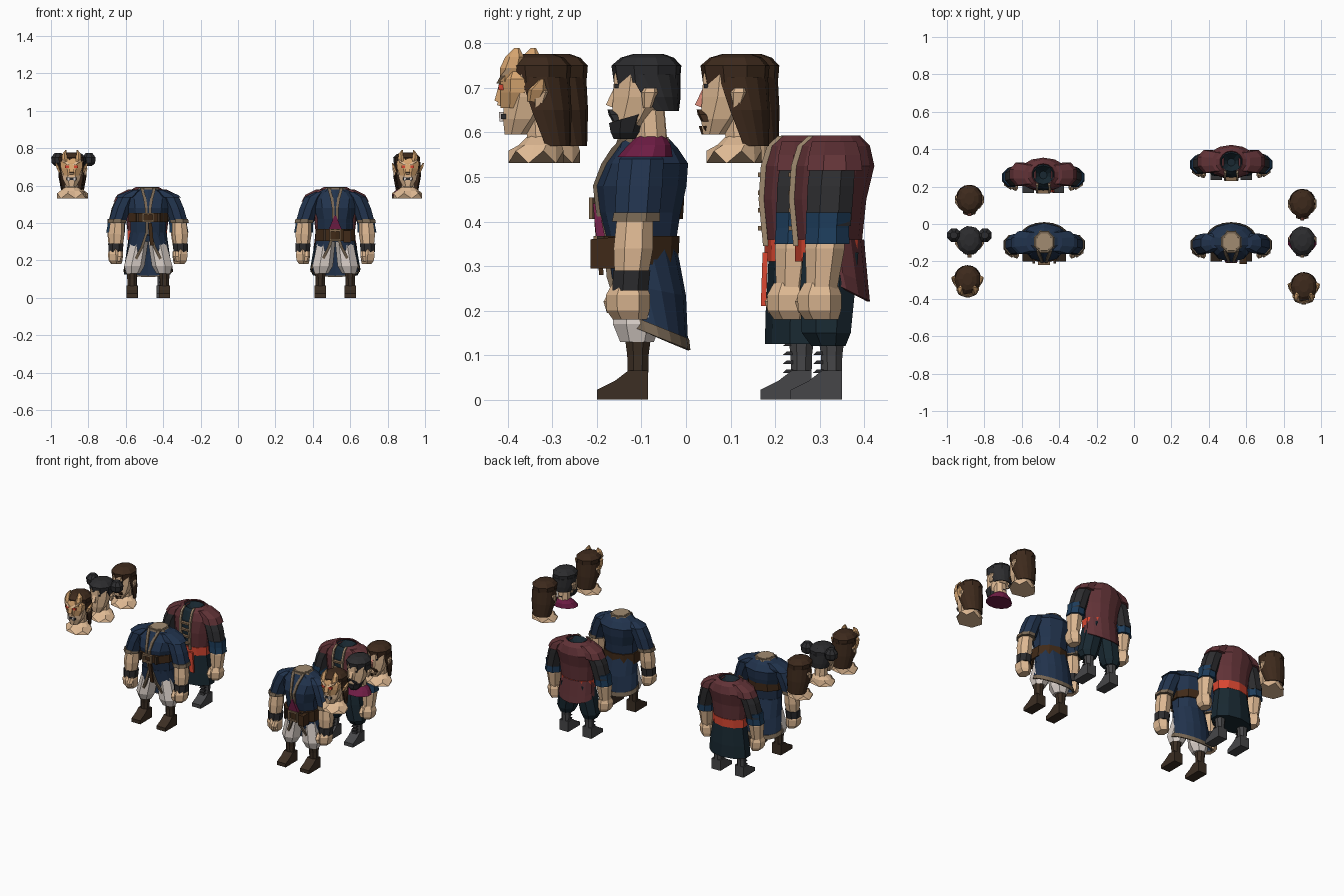
import bpy, bmesh, math

COL = dict(navy=(38, 54, 78), trim=(118, 102, 84), skin=(222, 184, 146), leather=(66, 46, 30), boot=(62, 50, 40),
           cloth=(215, 205, 198), maroon=(98, 54, 58), teal=(30, 44, 52), black=(48, 48, 50), grey=(72, 72, 74),
           red=(214, 72, 52), cuff=(34, 62, 90), hair=(64, 46, 34), plum=(110, 34, 70), metal=(130, 105, 80),
           mask=(214, 164, 112), nose=(222, 140, 122), tan=(160, 138, 112))


def mat(c):
    m = bpy.data.materials.get(c)
    if not m:
        m = bpy.data.materials.new(c)
        m.diffuse_color = (*[(v / 255) ** 2.2 for v in COL[c]], 1)
    return m


def build(name, verts, faces, c):
    bm = bmesh.new()
    vs = [bm.verts.new(v) for v in verts]
    for f in faces:
        bm.faces.new([vs[i] for i in f])
    bmesh.ops.recalc_face_normals(bm, faces=bm.faces)
    me = bpy.data.meshes.new(name)
    bm.to_mesh(me)
    bm.free()
    me.materials.append(mat(c))
    ob = bpy.data.objects.new(name, me)
    bpy.context.collection.objects.link(ob)
    return ob


# stacked rings: (z, cx, cy, rx, ry [, tilt, front gap in degrees])
def loft(name, o, rings, c, n=8, sides=(1,), jag=0, caps=True):
    gap = len(rings[0]) > 6
    for s in sides:
        verts, m = [], n + 1 if gap else n
        for k, r in enumerate(rings):
            z, cx, cy, rx, ry = r[:5]
            tilt = r[5] if len(r) > 5 else 0
            f = 1 if gap else 1 / math.cos(math.pi / n)
            for i in range(m):
                a = (-90 + r[6] + (360 - 2 * r[6]) * i / n) if gap else (i + .5) * 360 / n
                a = math.radians(a)
                dy = ry * f * math.sin(a)
                j = jag * (-1) ** i if k == 0 else 0
                verts.append((o[0] + s * (cx + rx * f * math.cos(a)), o[1] + cy + dy, z + tilt * dy + j))
        faces = [(k * m + i, k * m + (i + 1) % m, (k + 1) * m + (i + 1) % m, (k + 1) * m + i)
                 for k in range(len(rings) - 1) for i in range(n)]
        if caps and not gap:
            faces += [tuple(range(m)), tuple(range(len(verts) - m, len(verts)))]
        ob = build(name, verts, faces, c)
        if gap:
            ob.modifiers.new("thickness", 'SOLIDIFY').thickness = .006


# side profile (y, z) extruded between two x positions
def prism(name, o, pts, x0, x1, c, sides=(1,)):
    n = len(pts)
    for s in sides:
        v = [(o[0] + s * x, o[1] + y, z) for x in (x0, x1) for y, z in pts]
        f = [tuple(range(n)), tuple(range(n, 2 * n))] + [(i, (i + 1) % n, n + (i + 1) % n, n + i) for i in range(n)]
        build(name, v, f, c)


LR = (1, -1)


def arms(o, sleeve, cuff, cuff_z, band):
    loft("sleeve", o, [(.565, .085, 0, .025, .03), (.54, .115, 0, .048, .05), (.48, .142, -.005, .048, .052),
                       (cuff_z, .165, -.01, .046, .05)], sleeve, 8, LR)
    loft("sleeve_cuff", o, [(cuff_z + .015, .165, -.01, .048, .052), (cuff_z - .005, .168, -.012, .049, .054)]
         if cuff == "trim" else
         [(.42, .162, -.01, .05, .05), (.385, .166, -.012, .047, .048), (.35, .17, -.013, .05, .05)], cuff, 8, LR)
    loft("forearm", o, [(.40, .168, -.015, .036, .038), (.34, .172, -.018, .041, .041),
                        (.25, .174, -.025, .03, .032)], "skin", 7, LR)
    loft("fist", o, [(.262, .174, -.028, .027, .032), (.235, .174, -.03, .037, .043), (.2, .172, -.03, .035, .042),
                     (.18, .168, -.026, .025, .033)], "skin", 6, LR)
    loft("thumb", o, [(.25, .15, -.052, .011, .014), (.22, .15, -.07, .013, .013), (.195, .155, -.066, .01, .01)],
         "skin", 5, LR)
    if band:
        loft("wristband", o, [(.29, .173, -.022, .041, .042), (.245, .174, -.025, .038, .04)], "black", 8, LR)


def boots(o, x, c, y):
    prism("foot", o, [(y - .1, 0), (y - .1, .022), (y - .06, .042), (y - .03, .065), (y + .015, .065), (y + .015, 0)],
          x - .03, x + .03, c, LR)
    loft("boot_shaft", o, [(.05, x, y - .008, .024, .023), (.1, x, y - .008, .025, .024),
                           (.16, x, y - .008, .032, .032)], c, 8, LR)


def robe(o, belt, band, x):
    boots(o, x, "boot", 0)
    loft("trouser_leg", o, [(.13, x - .005, -.01, .035, .035), (.17, x - .01, -.01, .052, .05),
                            (.3, .05, 0, .045, .05)], "cloth", 7, LR)
    loft("coat_body", o, [(.33, 0, 0, .095, .07), (.42, 0, -.005, .095, .088), (.48, 0, -.002, .112, .098),
                          (.53, 0, .01, .122, .09), (.565, 0, .01, .09, .068), (.585, 0, .005, .052, .055)], "navy", 10)
    loft("coat_skirt", o, [(.35, 0, 0, .1, .078, 0, 2), (.25, 0, .015, .112, .085, -.2, 18),
                           (.15, 0, .025, .13, .08, -.4, 38)], "navy", 14)
    loft("skirt_hem", o, [(.17, 0, .024, .13, .083, -.4, 34), (.145, 0, .026, .134, .084, -.4, 38)], "trim", 14)
    # front edges and collar
    loft("placket", o, [(.34, .008, -.077, .007, .006), (.42, .009, -.096, .007, .006), (.48, .011, -.103, .007, .006),
                        (.53, .018, -.083, .008, .007), (.565, .028, -.06, .008, .007), (.587, .034, -.038, .008, .008)],
         "trim", 4, LR)
    loft("skirt_edge", o, [(.35, .008, -.08, .007, .005), (.275, .032, -.072, .008, .006),
                           (.19, .075, -.044, .009, .008)], "trim", 4, LR)
    loft("collar", o, [(.578, 0, .004, .058, .06), (.59, 0, .004, .05, .056)], "trim", 8)
    loft("neck_opening", o, [(.585, 0, .003, .042, .047), (.592, 0, .003, .041, .046)], "tan", 8)
    # belt with buckle
    w = .032 if belt < .4 else .024
    ry = .086 if belt < .4 else .096
    loft("belt", o, [(belt - w, 0, -.008, .106, ry), (belt + w, 0, -.008, .104, ry + .003)], "leather", 10)
    f = -.008 - ry
    for z in (belt - w * .8, belt + w * .8):
        prism("buckle_bar", o, [(f - .014, z - .005), (f - .014, z + .005), (f, z + .005), (f, z - .005)],
              -.03, .03, "metal")
    prism("buckle_side", o, [(f - .014, belt - w), (f - .014, belt + w), (f, belt + w), (f, belt - w)],
          .022, .032, "metal", LR)
    prism("belt_loop", o, [(f - .006, belt - w), (f - .006, belt + w), (f + .01, belt + w), (f + .01, belt - w)],
          .05, .062, "boot", LR)
    if belt < .4:
        loft("inner_shirt", o, [(belt + w, 0, -.092, .034, .01), (.44, 0, -.103, .004, .006)], "plum", 4)
        prism("belt_pouch", o, [(-.115, .295), (-.115, .36), (-.06, .365), (-.06, .295)], .045, .085, "leather")
    else:
        loft("shoulder_flap", o, [(.535, .115, 0, .062, .06), (.55, .1, .003, .06, .06), (.575, .065, .005, .03, .05)],
             "navy", 8, LR)
        loft("belt_tail", o, [(.28, .02, -.09, .01, .005), (.4, .01, -.1, .01, .006)], "leather", 4)
    arms(o, "navy", "trim", .405, band)


def vest(o, long, x):
    boots(o, x, "grey", .005)
    for z in (.06, .08, .1, .12, .14):
        prism("boot_lace", o, [(-.045, z), (-.036, z + .008), (-.02, z + .008), (-.02, z)], x - .015, x + .015, "black", LR)
    loft("shirt", o, [(.3, 0, -.005, .09, .06), (.45, 0, -.008, .107, .074), (.52, 0, 0, .118, .078),
                      (.57, 0, 0, .07, .062), (.585, 0, 0, .055, .048), (.55, 0, 0, .02, .02)], "teal", 10)
    loft("vest_body", o, [(.345, 0, -.008, .105, .072, 0, 14), (.45, 0, -.008, .118, .083, 0, 14),
                          (.525, 0, .003, .135, .09, 0, 14), (.57, 0, .003, .1, .08, 0, 18),
                          (.593, 0, .003, .062, .058, 0, 28)], "maroon", 12)
    loft("vest_edge", o, [(.345, .027, -.083, .006, .006), (.45, .03, -.093, .006, .006), (.525, .034, -.088, .006, .006),
                          (.57, .034, -.074, .006, .006), (.592, .032, -.05, .006, .006)], "tan", 4, LR)
    for z in (.38, .42, .46, .5):
        prism("toggle", o, [(-.1, z), (-.1, z + .01), (-.08, z + .01), (-.08, z)], -.03, .03, "metal")
    loft("shoulder_cap", o, [(.515, .125, .004, .055, .062), (.55, .112, .004, .048, .058), (.58, .07, .003, .03, .05)],
         "maroon", 8, LR)
    loft("sash", o, [(.31, 0, -.008, .106, .073), (.36, 0, -.008, .106, .074)], "red", 10)
    if long:
        loft("vest_tail", o, [(.36, 0, 0, .106, .07, 0, 70), (.29, 0, .005, .114, .074, -.4, 78),
                              (.26, 0, .005, .118, .078, -.5, 85)], "maroon", 8)
        loft("trouser_leg", o, [(.12, x, -.01, .04, .038), (.15, x, -.015, .055, .055), (.25, .06, -.012, .058, .062),
                                (.33, .05, -.005, .05, .062)], "teal", 8, LR)
    else:
        loft("long_skirt", o, [(.125, 0, -.003, .125, .078), (.2, 0, -.003, .118, .076), (.32, 0, -.005, .1, .068)],
             "teal", 10)
        loft("sash_tail", o, [(.21, .045, -.088, .014, .006), (.33, .035, -.084, .014, .006)], "red", 4)
    arms(o, "black", "cuff", .39, False)


def head(o, style):
    hc = "black" if style in ("beard", "buns") else "hair"
    loft("face", o, [(.595, 0, -.045, .026, .025), (.63, 0, -.03, .045, .044), (.68, 0, -.012, .056, .06),
                     (.73, 0, -.005, .058, .064), (.755, 0, 0, .05, .055)], "skin", 8)
    loft("neck", o, [(.57, 0, .015, .036, .034), (.65, 0, .01, .033, .032)], "skin", 8)
    loft("bust", o, [(.545, 0, 0, .077, .062), (.572, 0, .01, .06, .048), (.592, 0, .014, .034, .032)],
         "plum" if style == "beard" else "skin", 12, jag=0 if style == "beard" else .014)
    loft("ear", o, [(.655, .06, .005, .006, .008), (.69, .066, .01, .009, .016), (.7, .064, .012, .007, .012)], "skin", 5, LR)
    prism("nose", o, [(-.07, .7), (-.088, .662), (-.07, .655), (-.055, .68)], -.01, .01,
          "nose" if style == "long" else "skin")
    prism("eye", o, [(-.068, .7), (-.068, .709), (-.05, .709), (-.05, .7)], .014, .034, "black", LR)
    # hair: crown plus side and back curtain
    loft("hair_crown", o, [(.715, 0, .004, .062, .07, .1), (.75, 0, .002, .066, .074), (.768, 0, .004, .048, .056),
                           (.776, 0, .006, .025, .032)], hc, 9)
    if style in ("long", "mask"):
        loft("hair_curtain", o, [(.725, 0, .006, .068, .07, 0, 55), (.65, 0, .015, .07, .065, 0, 68),
                                 (.57, 0, .03, .056, .048, 0, 80)], hc, 10)
    else:
        loft("hair_curtain", o, [(.73, 0, .004, .068, .074, 0, 60), (.68, 0, .008, .066, .07, 0, 80),
                                 (.648, 0, .02, .056, .054, 0, 95)], hc, 10)
    if style in ("long", "beard"):
        loft("moustache", o, [(.625, .026, -.062, .008, .01), (.64, .02, -.07, .012, .01), (.652, .008, -.076, .009, .007)],
             hc, 5, LR)
    if style == "beard":
        loft("beard", o, [(.585, 0, -.045, .022, .025), (.6, 0, -.042, .036, .035), (.635, 0, -.035, .05, .046, .3)], hc, 8)
        prism("hair_tie", o, [(.03, .595), (.03, .612), (.046, .612), (.046, .595)], -.01, .01, hc)
    if style == "long":
        loft("chin_beard", o, [(.595, 0, -.052, .016, .018), (.615, 0, -.052, .026, .024)], hc, 6)
    if style == "buns":
        loft("hair_bun", o, [(.704, .083, .03, .015, .015), (.72, .083, .03, .033, .033), (.75, .083, .03, .036, .036),
                             (.774, .083, .03, .018, .018)], hc, 8, LR)
        loft("bun_tie", o, [(.725, .058, .026, .012, .016), (.755, .058, .026, .012, .016)], hc, 6, LR)
    if style == "mask":
        # half mask with brow, cheek plates, horns and a fanged mouth
        loft("mask_plate", o, [(.655, 0, -.045, .042, .034), (.69, 0, -.042, .057, .038), (.72, 0, -.04, .06, .04),
                               (.745, 0, -.035, .045, .036)], "mask", 8)
        prism("mask_nose", o, [(-.078, .725), (-.093, .672), (-.07, .66)], -.012, .012, "mask")
        prism("mask_eye", o, [(-.084, .695), (-.084, .708), (-.06, .708), (-.06, .695)], .014, .034, "red", LR)
        loft("mask_brow", o, [(.71, .012, -.082, .008, .007), (.728, .036, -.072, .01, .007), (.745, .05, -.06, .005, .005)],
             "skin", 4, LR)
        loft("horn", o, [(.715, .028, -.06, .014, .018), (.745, .037, -.055, .015, .022), (.77, .038, -.048, .011, .018),
                         (.79, .03, -.043, .003, .005)], "mask", 6, LR)
        loft("mask_ear", o, [(.67, .062, -.005, .006, .012), (.695, .072, .003, .009, .018), (.72, .083, .014, .003, .004)],
             "mask", 5, LR)
        prism("mouth", o, [(-.078, .63), (-.078, .642), (-.05, .642), (-.05, .63)], -.026, .026, "black")
        loft("fang", o, [(.625, .016, -.078, .004, .004), (.646, .016, -.078, .006, .005)], "cloth", 4, LR)


# four headless figures
robe((-.48, -.1), .43, True, .087)
robe((.52, -.1), .335, True, .08)
vest((-.485, .262), False, .08)
vest((.52, .33), True, .08)
# six loose heads in two rows
for o, style in [((-.89, -.3), "mask"), ((-.88, -.09), "buns"), ((-.88, .13), "long"),
                 ((.908, -.337), "mask"), ((.9, -.092), "beard"), ((.9, .108), "long")]:
    head(o, style)
